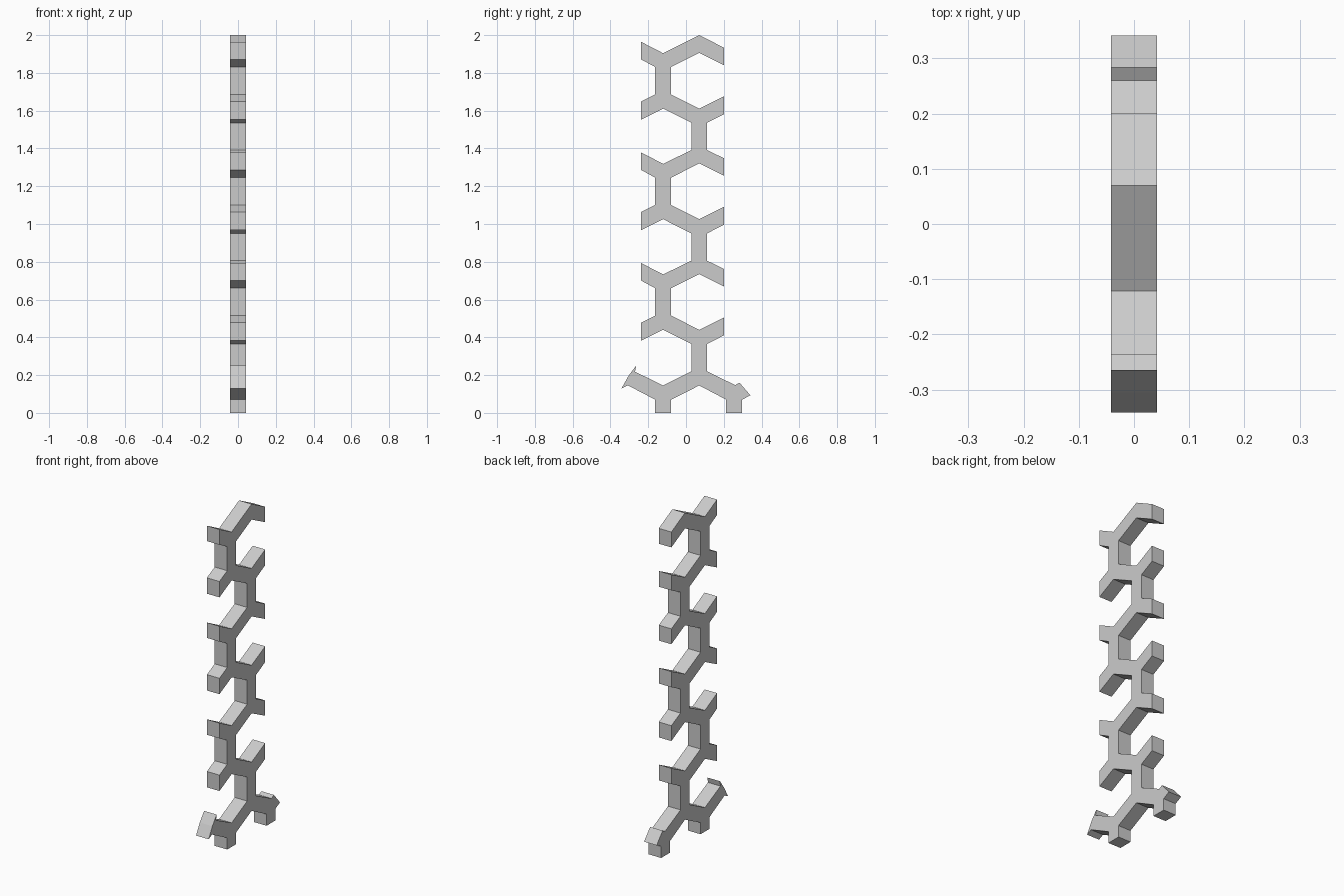
import bpy, bmesh

cube = bpy.data.objects.get("Cube")
if cube:
    bpy.data.objects.remove(cube)

HALF = 0.042      # half thickness in x, and half width of the posts
LEFT, RIGHT = -0.121, 0.07   # centre lines of the two columns of posts
PERIOD = 0.5855
REPEATS = 3

grey = bpy.data.materials.new("light grey")
grey.use_nodes = True
grey.diffuse_color = (0.6, 0.6, 0.6, 1)
grey.node_tree.nodes["Principled BSDF"].inputs["Base Color"].default_value = (0.6, 0.6, 0.6, 1)


def extrude_outline(name, points):
    """Flat side outline in y, z pulled out to the full thickness in x."""
    bm = bmesh.new()
    face = bm.faces.new([bm.verts.new((-HALF, y, z)) for y, z in points])
    pulled = bmesh.ops.extrude_face_region(bm, geom=[face])
    moved = [v for v in pulled["geom"] if isinstance(v, bmesh.types.BMVert)]
    bmesh.ops.translate(bm, verts=moved, vec=(2 * HALF, 0, 0))
    bmesh.ops.recalc_face_normals(bm, faces=bm.faces)
    mesh = bpy.data.meshes.new(name)
    bm.to_mesh(mesh)
    bm.free()
    mesh.materials.append(grey)
    obj = bpy.data.objects.new(name, mesh)
    bpy.context.collection.objects.link(obj)


# One repeat of the lattice: back edge and front edge, both upwards
back_unit = [
    (RIGHT + HALF, 0.22), (RIGHT + HALF, 0.365), (0.2, 0.41), (0.2, 0.505),
    (RIGHT, 0.44), (LEFT + HALF, 0.515), (LEFT + HALF, 0.66),
    (RIGHT, 0.735), (0.2, 0.67), (0.2, 0.763),
]
front_unit = [
    (RIGHT - HALF, 0.22), (RIGHT - HALF, 0.365), (LEFT, 0.44),
    (-0.237, 0.382), (-0.237, 0.478), (LEFT - HALF, 0.515),
    (LEFT - HALF, 0.66), (-0.237, 0.70), (-0.237, 0.793), (LEFT, 0.733),
]


def repeat(unit):
    return [(y, z + k * PERIOD) for k in range(REPEATS) for y, z in unit]


# Back foot with its hooked tip
back_foot = [
    (RIGHT, 0.145), (0.213, 0.07), (0.213, 0), (0.297, 0), (0.297, 0.07),
    (0.341, 0.093), (0.283, 0.16), (0.26, 0.147),
]
# Front foot and the arm with a flared end
front_foot = [
    (LEFT, 0.145), (-0.27, 0.218), (-0.264, 0.25), (-0.341, 0.13),
    (-0.308, 0.146), (LEFT - HALF, 0.07), (LEFT - HALF, 0),
    (LEFT + HALF, 0), (LEFT + HALF, 0.07),
]
# The flared end steps in slightly between its two tips
front_foot.insert(3, (-0.305, 0.195))

outline = (back_foot + repeat(back_unit) + [(RIGHT, 2.0)]
           + repeat(front_unit)[::-1] + front_foot)
extrude_outline("lattice_strip", outline)
